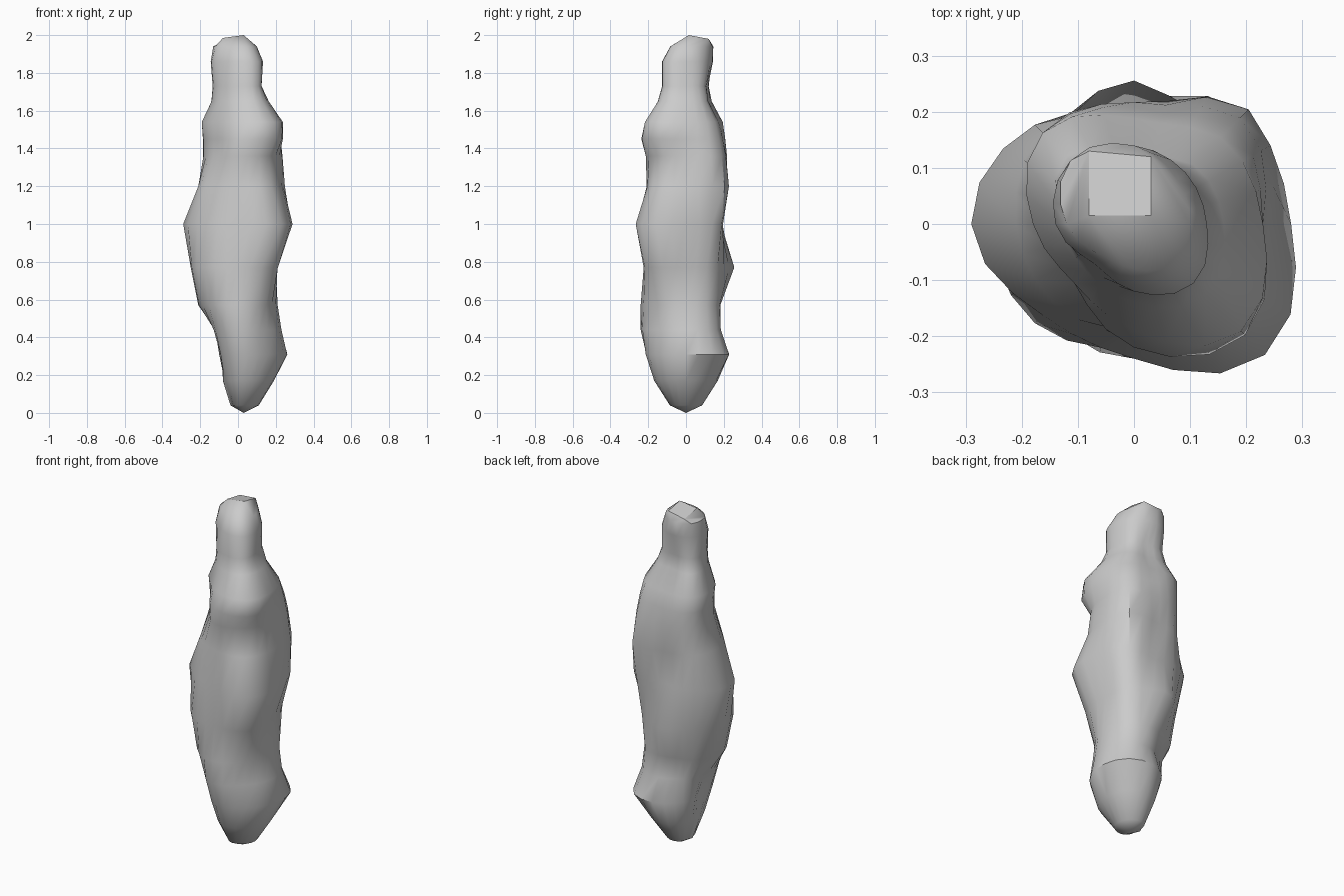
import bpy, bmesh, math

if "Cube" in bpy.data.objects:
    bpy.data.objects.remove(bpy.data.objects["Cube"])

# Rings of a lumpy spire: height, then radii (cm) at E NE N NW W SW S SE
RINGS = [
    (0.04, 11, 10, 8, 4, 4, 4, 8, 10),
    (0.17, 19, 19, 16, 9, 8, 9, 16, 19),
    (0.31, 26, 28, 21, 14, 8, 13, 21, 23),
    (0.44, 23, 23, 17, 15, 12, 17, 24, 22),
    (0.57, 21, 22, 18, 19, 21, 22, 24, 21),
    (0.77, 20, 24, 26, 22, 25, 25, 22, 26),
    (1.00, 28, 27, 18, 25, 29, 23, 24, 33),
    (1.20, 24, 29, 21, 23, 21, 20, 20, 25),
    (1.36, 23, 27, 22, 23, 17, 15, 21, 23),
    (1.45, 23, 25, 21, 23, 17, 15, 22, 28),
    (1.54, 23, 22, 19, 23, 18, 15, 19, 27),
    (1.65, 16, 15, 12, 17, 13, 12, 14, 18),
    (1.73, 12, 13, 11, 15, 13, 11, 12, 15),
    (1.86, 13, 13, 14, 16, 14, 10, 12, 15),
    (1.94, 10, 11, 14, 16, 12, 8, 8, 10),
]
# Grooves between the lumps: angle in degrees, height, depth
GROOVES = [(68, 0.85, 0.03), (68, 1.4, 0.02), (112, 0.5, 0.02)]
SIDES = 24


def radius(r, t):
    """Periodic cubic interpolation of the eight radii."""
    i, f = int(t), t - int(t)
    a, b, c, d = (r[(i + k) % 8] for k in (-1, 0, 1, 2))
    return (b + 0.5 * f * (c - a + f * (2 * a - 5 * b + 4 * c - d
            + f * (3 * (b - c) + d - a)))) / 100


def groove(a, z):
    deg = math.degrees(a)
    return sum(d * math.exp(-((deg - g) / 16) ** 2 - ((z - h) / 0.2) ** 2)
               for g, h, d in GROOVES)


bm = bmesh.new()
loops = []
for z, *r in RINGS:
    loop = []
    for k in range(SIDES):
        a = math.tau * k / SIDES
        d = radius(r, 8 * k / SIDES) - groove(a, z)
        loop.append(bm.verts.new((d * math.cos(a), d * math.sin(a), z)))
    loops.append(loop)

# Walls
for lo, hi in zip(loops, loops[1:]):
    for k in range(SIDES):
        n = (k + 1) % SIDES
        bm.faces.new((lo[k], lo[n], hi[n], hi[k]))

# Tilted four-sided facet on the crown, joined to the top ring
facet = [bm.verts.new(p) for p in ((0.03, 0.12, 1.98), (-0.08, 0.13, 1.965),
                                   (-0.08, 0.015, 1.985), (0.03, 0.015, 2.0))]
bm.faces.new(facet)
top = loops[-1]
quarter = SIDES // 4
for q in range(4):
    start = SIDES // 8 + q * quarter
    for k in range(quarter):
        a, b = top[(start + k) % SIDES], top[(start + k + 1) % SIDES]
        if k < quarter // 2:
            bm.faces.new((a, b, facet[q]))
        else:
            bm.faces.new((a, b, facet[(q + 1) % 4]))
    bm.faces.new((top[(start + quarter // 2) % SIDES], facet[(q + 1) % 4], facet[q]))

# Pointed foot
foot = bm.verts.new((0.03, 0, 0))
for k in range(SIDES):
    bm.faces.new((foot, loops[0][(k + 1) % SIDES], loops[0][k]))
bmesh.ops.recalc_face_normals(bm, faces=bm.faces)

mesh = bpy.data.meshes.new("rock_spire")
bm.to_mesh(mesh)
bm.free()
obj = bpy.data.objects.new("rock_spire", mesh)
bpy.context.collection.objects.link(obj)
bpy.context.view_layer.objects.active = obj
obj.select_set(True)
bpy.ops.object.shade_smooth_by_angle(angle=math.radians(40))
